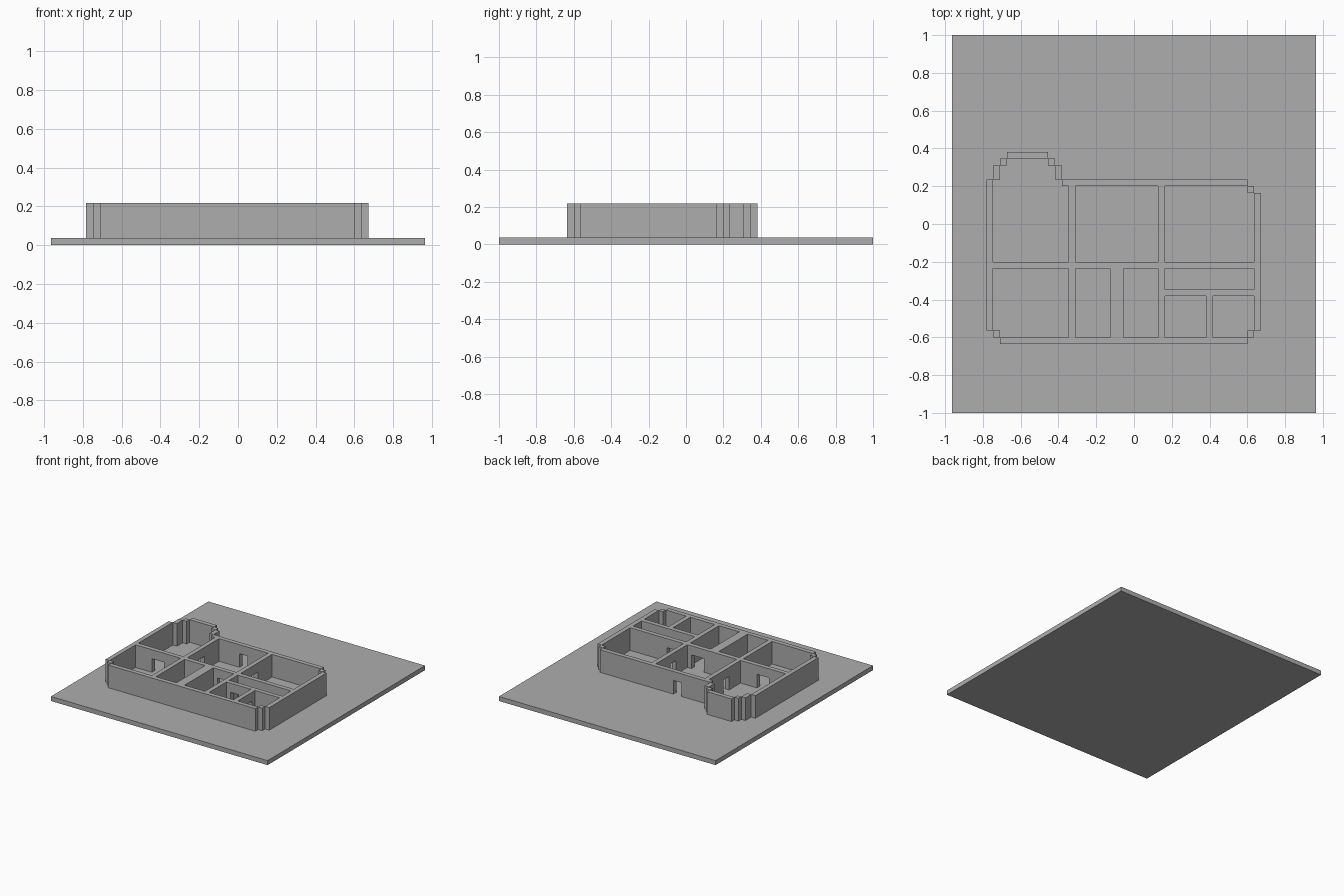
import bpy
import bmesh
from mathutils import Matrix, Vector

if "Cube" in bpy.data.objects:
    bpy.data.objects.remove(bpy.data.objects["Cube"])

# Everything sits on a square module: a slab of WIDE x DEEP modules
WIDE, DEEP = 53, 55
UNIT = 2 / DEEP
FLOOR, DOOR_TOP, WALL_TOP = 1, 4, 6

grey = bpy.data.materials.new("plaster_grey")
grey.use_nodes = True
grey.diffuse_color = (0.42, 0.42, 0.42, 1)
grey.node_tree.nodes["Principled BSDF"].inputs["Base Color"].default_value = grey.diffuse_color


def build(name, boxes):
    """One object from boxes given as (low corner, high corner) in modules."""
    bm = bmesh.new()
    for low, high in boxes:
        low, high = Vector(low), Vector(high)
        centre = (low + high) / 2 - Vector((WIDE / 2, DEEP / 2, 0))
        size = Matrix.Diagonal((high - low) * UNIT).to_4x4()
        bmesh.ops.create_cube(bm, size=1, matrix=Matrix.Translation(centre * UNIT) @ size)
    mesh = bpy.data.meshes.new(name)
    bm.to_mesh(mesh)
    bm.free()
    mesh.materials.append(grey)
    bpy.context.collection.objects.link(bpy.data.objects.new(name, mesh))


def wall(name, axis, line, start, end, doors=(), thick=1):
    """Straight wall along an axis, split around doorways with lintels above."""
    def piece(a, b, bottom):
        if axis == "x":
            return (a, line, bottom), (b, line + thick, WALL_TOP)
        return (line, a, bottom), (line + thick, b, WALL_TOP)

    boxes, at = [], start
    for a, b in doors:
        boxes += [piece(at, a, FLOOR), piece(a, b, DOOR_TOP)]
        at = b
    boxes.append(piece(at, end, FLOOR))
    build(name, boxes)


# Ground slab
build("ground_slab", [((0, 0, 0), (WIDE, DEEP, FLOOR))])

# Outer walls
wall("front_wall", "x", 10, 7, 43)
wall("back_wall", "x", 33, 16, 43, [(23, 25)])
wall("right_outer_wall", "y", 5, 12, 34)
wall("left_outer_wall", "y", 44, 12, 32)

# Stepped corner posts
for name, x, y in (("front_right_post", 6, 11), ("front_left_post", 43, 11),
                   ("back_left_post", 43, 32)):
    wall(name, "x", y, x, x + 1)

# Stepped bay at the back
wall("bay_end_wall", "x", 37, 8, 14)
for side, post, flank in (("right", 7, 6), ("left", 14, 15)):
    wall("bay_post_" + side, "x", 36, post, post + 1)
    wall("bay_flank_" + side, "y", flank, 34, 36)

# Inner walls
wall("spine_wall", "x", 21, 6, 44, [(10, 13), (26, 29), (33, 35)])
for name, x, doors in (("bay_room", 17, [(26, 28)]), ("hall", 30, [(26, 28)])):
    wall(name + "_back_partition", "y", x, 22, 33, doors)
    wall(name + "_front_partition", "y", x, 11, 21)
wall("thick_partition", "y", 23, 11, 21, thick=2)
wall("corridor_wall", "x", 17, 31, 44, [(32, 34)])
wall("small_room_partition", "y", 37, 11, 17, [(14, 16)])
